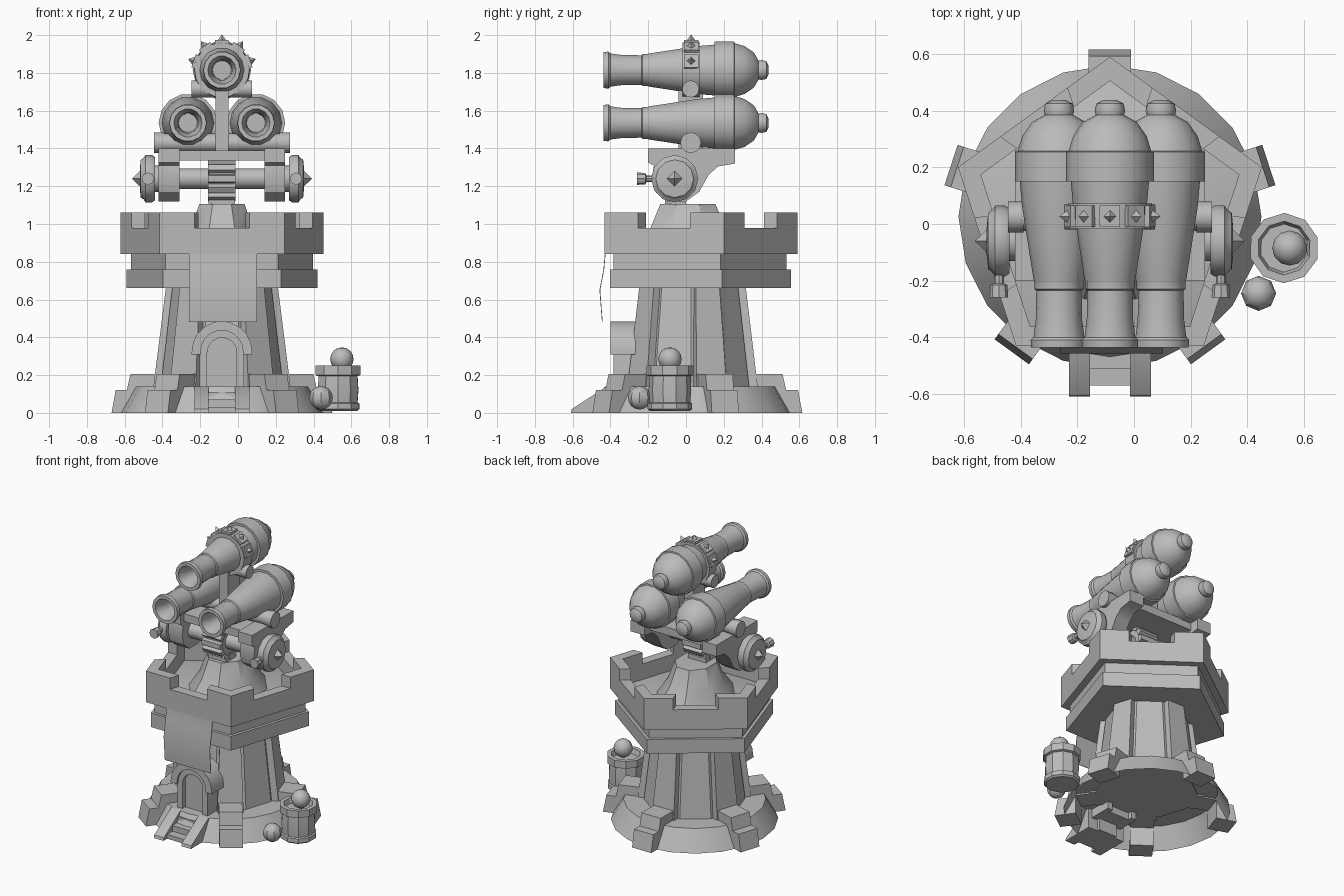
import bpy, bmesh, math
from mathutils import Vector, Matrix

if "Cube" in bpy.data.objects:
    bpy.data.objects.remove(bpy.data.objects["Cube"])

CX, CY = -0.085, 0.026          # tower axis
stone = bpy.data.materials.new("plain_grey")
stone.diffuse_color = (0.5, 0.5, 0.5, 1)
stone.use_nodes = True
stone.node_tree.nodes["Principled BSDF"].inputs["Base Color"].default_value = stone.diffuse_color


def finish(name, bm):
    bmesh.ops.remove_doubles(bm, verts=bm.verts, dist=1e-5)
    bmesh.ops.recalc_face_normals(bm, faces=bm.faces)
    me = bpy.data.meshes.new(name)
    bm.to_mesh(me)
    bm.free()
    me.materials.append(stone)
    ob = bpy.data.objects.new(name, me)
    bpy.context.collection.objects.link(ob)
    return ob


def loft(name, rings, caps=True):
    """Skin a row of equal-length closed rings."""
    bm = bmesh.new()
    vs = [[bm.verts.new(p) for p in r] for r in rings]
    n = len(rings[0])
    for a, b in zip(vs, vs[1:]):
        for i in range(n):
            j = (i + 1) % n
            bm.faces.new((a[i], a[j], b[j], b[i]))
    if caps:
        bm.faces.new(vs[0])
        bm.faces.new(vs[-1])
    return finish(name, bm)


TURN = {'Z': Matrix.Identity(3), 'Y': Matrix.Rotation(-math.pi / 2, 3, 'X'),
        'X': Matrix.Rotation(math.pi / 2, 3, 'Y')}


def lathe(name, prof, loc, axis='Z', seg=12, phase=0.0, caps=True, sy=1.0):
    """Turn (radius, height) pairs about an axis through loc."""
    rings = []
    for r, h in prof:
        ring = []
        for i in range(seg):
            a = phase + math.tau * i / seg
            ring.append(TURN[axis] @ Vector((r * math.cos(a), sy * r * math.sin(a), h)) + Vector(loc))
        rings.append(ring)
    closed = [p[0] > 0 for p in (prof[0], prof[-1])]
    return loft(name, rings, caps and all(closed))


def prism_x(name, yz, x0, x1):
    return loft(name, [[(x, y, z) for y, z in yz] for x in (x0, x1)])


def prism_y(name, xz, y0, y1):
    return loft(name, [[(x, y, z) for x, z in xz] for y in (y0, y1)])


def box(name, x0, x1, y0, y1, z0, z1):
    return prism_x(name, [(y0, z0), (y1, z0), (y1, z1), (y0, z1)], x0, x1)


def ball(name, loc, r, seg=12):
    prof = [(r * math.sin(math.pi * k / 8), -r * math.cos(math.pi * k / 8)) for k in range(9)]
    prof[0], prof[-1] = (0, -r), (0, r)
    return lathe(name, prof, loc, seg=seg)


def radial(a, r, t, z):
    """Point at distance r along angle a, shifted sideways by t."""
    return (CX + r * math.cos(a) - t * math.sin(a), CY + r * math.sin(a) + t * math.cos(a), z)


UP = math.pi / 2
ANG = [UP + math.tau * i / 5 for i in range(5)]

# Base skirt, open underneath, and tower core
lathe("base_skirt", [(0.535, 0), (0.455, 0.14), (0.28, 0.14)], (CX, CY, 0), seg=20, phase=UP, caps=False)
lathe("tower_core", [(0.325, 0.13), (0.262, 0.67)], (CX, CY, 0), seg=10, phase=UP + math.pi / 10)

# Stepped feet and tower ribs on the five corners
foot = [(0.59, 0), (0.567, 0.12), (0.505, 0.12), (0.485, 0.205), (0.30, 0.205), (0.30, 0.13), (0.45, 0.13), (0.45, 0)]
for a in ANG:
    loft("foot", [[radial(a, r, t, z) for r, z in foot] for t in (-0.075, 0.075)])
    loft("tower_rib", [[radial(a, r, t, z) for r, t in ((r1 - 0.12, -w), (r1, -w), (r1, w), (r1 - 0.12, w))]
                       for z, r1, w in ((0.13, 0.355, 0.085), (0.67, 0.29, 0.065))])

# Platform slabs
P = (CX, CY, 0)
lathe("lower_slab", [(0.531, 0.66), (0.531, 0.76)], P, seg=5, phase=UP)
lathe("middle_slab", [(0.507, 0.76), (0.507, 0.84)], P, seg=5, phase=UP)
lathe("platform_floor", [(0.564, 0.84), (0.49, 0.87)], P, seg=5, phase=UP)

# Parapet with one notch in each side
bm = bmesh.new()
for i in range(5):
    a, b = (Vector((math.cos(t), math.sin(t), 0)) * 0.564 for t in (ANG[i], ANG[(i + 1) % 5]))
    out = [(0, 0.84), (1, 0.84), (1, 1.06), (0.72, 1.06), (0.72, 0.98), (0.28, 0.98), (0.28, 1.06), (0, 1.06)]
    loops = []
    for s in (1.0, 0.85):
        loops.append([bm.verts.new(a.lerp(b, t) * s + Vector((CX, CY, z))) for t, z in out])
        bm.faces.new(loops[-1])
    for k in (0, 2, 3, 4, 5, 6):
        bm.faces.new((loops[0][k], loops[0][k + 1], loops[1][k + 1], loops[1][k]))
finish("parapet", bm)

# Turret mound
lathe("turret_mound", [(0.25, 0.86), (0.175, 0.98), (0.13, 1.105)], (CX, 0.01, 0), seg=8, phase=math.pi / 8, sy=1.22)

# Hanging banner
prism_x("banner", [(-0.43, 0.84), (-0.437, 0.76), (-0.458, 0.65), (-0.445, 0.48), (-0.441, 0.48),
                   (-0.454, 0.65), (-0.433, 0.76), (-0.426, 0.84)], -0.26, 0.10)


# Doorway: arched frame, shoulders and recessed door
def arch(r, z0, zc, n=10):
    mid = [(CX + r * math.cos(math.pi * k / n), zc + r * math.sin(math.pi * k / n)) for k in range(n + 1)]
    return [(CX + r, z0)] + mid + [(CX - r, z0)]


def arch_frame(name, ro, ri, z0, zc, y0, y1):
    loft(name, [[(x, y, z) for x, z in arch(ro, z0, zc) + arch(ri, z0, zc)[::-1]] for y in (y0, y1)])


arch_frame("door_frame", 0.118, 0.078, 0.08, 0.32, -0.385, -0.22)
arch_frame("door_hood", 0.16, 0.112, 0.31, 0.325, -0.40, -0.22)
prism_y("door", arch(0.08, 0.08, 0.32), -0.355, -0.25)

# Entrance stairs
for s in (-1, 1):
    prism_x("stair_side", [(-0.61, 0), (-0.605, 0.02), (-0.42, 0.14), (-0.38, 0.14), (-0.38, 0)],
            CX + s * 0.07, CX + s * 0.145)
for y, z in ((-0.57, 0.03), (-0.51, 0.07), (-0.45, 0.11)):
    box("stair_step", CX - 0.07, CX + 0.07, y, -0.36, 0, z)

# Barrel of shot and loose balls
lathe("barrel", [(0.105, 0.01), (0.118, 0.02), (0.118, 0.05), (0.108, 0.055), (0.113, 0.12), (0.108, 0.195),
                 (0.124, 0.20), (0.124, 0.25), (0.095, 0.25), (0.085, 0.215), (0, 0.215)],
      (0.53, -0.085, 0), seg=10, phase=0.3)
lathe("barrel_base", [(0.105, 0.01), (0, 0.01)], (0.53, -0.085, 0), seg=10, phase=0.3)
ball("barrel_shot", (0.55, -0.085, 0.285), 0.062)
ball("ground_shot", (0.44, -0.245, 0.08), 0.062, 8)

# Three guns
gun = [(0, -0.30), (0.05, -0.30), (0.055, -0.37), (0.075, -0.437), (0.098, -0.437), (0.1, -0.41), (0.09, -0.40),
       (0.082, -0.34), (0.08, -0.235), (0.087, -0.23), (0.087, -0.205), (0.09, -0.195), (0.13, 0.06), (0.138, 0.15),
       (0.155, 0.15), (0.155, 0.255), (0.146, 0.257), (0.13, 0.31), (0.095, 0.36), (0.05, 0.385), (0.054, 0.40),
       (0.048, 0.425), (0.025, 0.437), (0, 0.438)]
for x, z in ((CX - 0.18, 1.535), (CX + 0.18, 1.535), (CX, 1.815)):
    lathe("gun", gun, (x, 0, z), 'Y', 14)

# Spiked collar on the upper gun
lathe("collar", [(0.12, -0.018), (0.145, -0.018), (0.148, 0.072), (0.12, 0.072)], (CX, 0, 1.815), 'Y', 20)
for k in range(-2, 3):
    a = UP + k * math.radians(36)
    d, t = Vector((math.cos(a), 0, math.sin(a))), Vector((-math.sin(a), 0, math.cos(a)))
    c, y = Vector((CX, 0.027, 1.815)), Vector((0, 1, 0))
    quad = ((-1, -1), (1, -1), (1, 1), (-1, 1))
    loft("collar_plate", [[c + d * r + t * (u * 0.036) + y * (v * 0.038) for u, v in quad] for r in (0.13, 0.158)])
    diamond = ((-1, 0), (0, -1), (1, 0), (0, 1))
    loft("collar_spike", [[c + d * r + (t * u + y * v) * w for u, v in diamond]
                          for r, w in ((0.155, 0.024), (0.187, 0.001))])

# Centre post and trunnions
box("centre_post", CX - 0.035, CX + 0.035, -0.04, 0.09, 1.36, 1.72)
lathe("upper_trunnion", [(0.045, -0.16), (0.045, 0.16)], (CX, 0.025, 1.715), 'X')
lathe("lower_trunnion", [(0.05, -0.355), (0.05, 0.355)], (CX, 0.025, 1.43), 'X')

# Carriage cheeks, wheels and cranks on both sides
cheek = [(-0.2, 1.40), (0.26, 1.40), (0.26, 1.32), (0.17, 1.305), (0.12, 1.26), (0.07, 1.17), (0.0, 1.12),
         (-0.1, 1.12), (-0.16, 1.17), (-0.18, 1.24), (-0.17, 1.31), (-0.2, 1.325)]
for s in (-1, 1):
    prism_x("carriage_cheek", cheek, CX + s * 0.225, CX + s * 0.335)
    lathe("trunnion_cap", [(0.055, s * 0.305), (0.055, s * 0.36)], (CX, 0.025, 1.43), 'X')
    lathe("wheel", [(r, s * h) for r, h in ((0.07, 0.33), (0.07, 0.355), (0.115, 0.355), (0.125, 0.37), (0.125, 0.405),
                                            (0.11, 0.415), (0.1, 0.43), (0.05, 0.435))], (CX, -0.06, 1.24), 'X', 12)
    lathe("wheel_spike", [(0.042, s * 0.433), (0, s * 0.477)], (CX, -0.06, 1.24), 'X', 4)
    lathe("crank_handle", [(0.018, -0.15), (0.018, -0.21), (0.03, -0.215), (0.033, -0.26)],
          (CX + s * 0.392, 0, 1.24), 'Y', 8)

# Axle, gear and cross plate
lathe("axle", [(0.055, -0.23), (0.055, 0.23)], (CX, -0.06, 1.24), 'X')
lathe("gear_hub", [(0.1, -0.065), (0.1, 0.065)], (CX, -0.06, 1.24), 'X', 24)
for k in range(12):
    a = math.tau * k / 12
    pts = [(0.09, -0.024), (0.122, -0.017), (0.122, 0.017), (0.09, 0.024)]
    prism_x("gear_tooth", [(-0.06 + r * math.cos(a) - t * math.sin(a), 1.24 + r * math.sin(a) + t * math.cos(a))
                           for r, t in pts], CX - 0.073, CX + 0.073)
box("gear_foot", CX - 0.07, CX + 0.07, -0.11, 0.0, 1.09, 1.16)
box("cross_plate", CX - 0.23, CX + 0.23, -0.16, 0.2, 1.335, 1.39)

# Smooth the rounded parts, keep edges sharp
for ob in bpy.context.collection.objects:
    ob.select_set(True)
    bpy.context.view_layer.objects.active = ob
bpy.ops.object.shade_smooth_by_angle(angle=math.radians(34))
